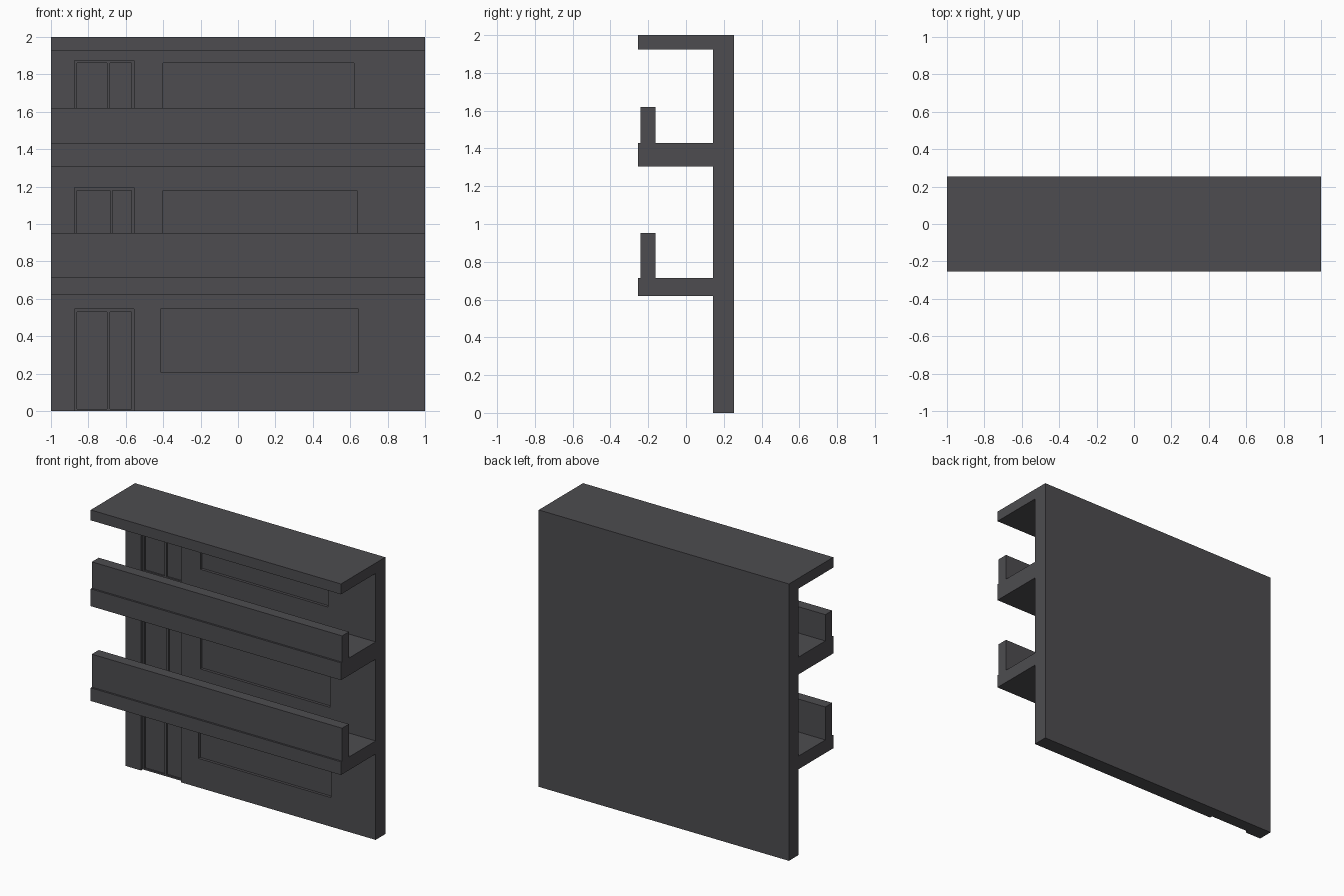
import bpy
import bmesh
from mathutils import Matrix, Vector

if "Cube" in bpy.data.objects:
    bpy.data.objects.remove(bpy.data.objects["Cube"])

concrete = bpy.data.materials.new("dark grey concrete")
concrete.diffuse_color = (0.075, 0.073, 0.08, 1)
concrete.use_nodes = True
concrete.node_tree.nodes["Principled BSDF"].inputs["Base Color"].default_value = concrete.diffuse_color

FRONT, BACK, WALL = -0.253, 0.253, 0.143   # y of slab edge, rear, wall face


def boxes(name, spans):
    """One object made of boxes, each (x0, x1, y0, y1, z0, z1)."""
    bm = bmesh.new()
    for x0, x1, y0, y1, z0, z1 in spans:
        centre = Vector((x0 + x1, y0 + y1, z0 + z1)) / 2
        size = Vector((x1 - x0, y1 - y0, z1 - z0))
        bmesh.ops.create_cube(bm, size=1, matrix=Matrix.Translation(centre) @ Matrix.Diagonal(size).to_4x4())
    mesh = bpy.data.meshes.new(name)
    bm.to_mesh(mesh)
    bm.free()
    mesh.materials.append(concrete)
    obj = bpy.data.objects.new(name, mesh)
    bpy.context.collection.objects.link(obj)
    return obj


def carve(target, name, spans):
    """Cut the boxes out of the target and remove the cutter."""
    cutter = boxes(name, spans)
    cutter.hide_render = True
    mod = target.modifiers.new(name, 'BOOLEAN')
    mod.operation = 'DIFFERENCE'
    mod.solver = 'EXACT'
    mod.object = cutter
    bpy.context.view_layer.objects.active = target
    bpy.ops.object.modifier_apply(modifier=mod.name)
    bpy.data.objects.remove(cutter)


# Rear wall
wall = boxes("facade_wall", [(-1, 1, WALL, BACK, 0, 2)])

# Each storey: floor z, door top, door mullion x range, window (x0, x1, z0, z1)
storeys = [
    (0.0, 0.545, (-0.70, -0.685), (-0.415, 0.645, 0.21, 0.545)),
    (0.715, 1.195, (-0.685, -0.67), (-0.40, 0.635, 0.86, 1.18)),
    (1.43, 1.875, (-0.70, -0.685), (-0.40, 0.62, 1.58, 1.86)),
]
openings, panels = [], []
for floor, top, (m0, m1), (x0, x1, z0, z1) in storeys:
    bottom = floor if floor > 0 else -0.1
    openings.append((-0.875, -0.555, 0.05, WALL + 0.02, bottom, top))
    openings.append((x0, x1, 0.05, WALL + 0.02, z0, z1))
    for p0, p1 in ((-0.86, m0), (m1, -0.57)):
        panels.append((p0, p1, 0.05, WALL + 0.03, floor + 0.012, top - 0.015))

# Door and window recesses, then the deeper door panels
carve(wall, "door_and_window_openings", openings)
carve(wall, "door_panels", panels)

# Balcony slabs with set-back parapets
for name, z0, z1, rail_top in (("lower", 0.62, 0.715, 0.953), ("upper", 1.305, 1.43, 1.62)):
    boxes(name + "_balcony_slab", [(-1, 1, FRONT, WALL, z0, z1)])
    boxes(name + "_balcony_parapet", [(-1, 1, -0.24, -0.162, z1, rail_top)])

# Roof overhang
boxes("roof_overhang", [(-1, 1, FRONT, WALL, 1.925, 2)])
